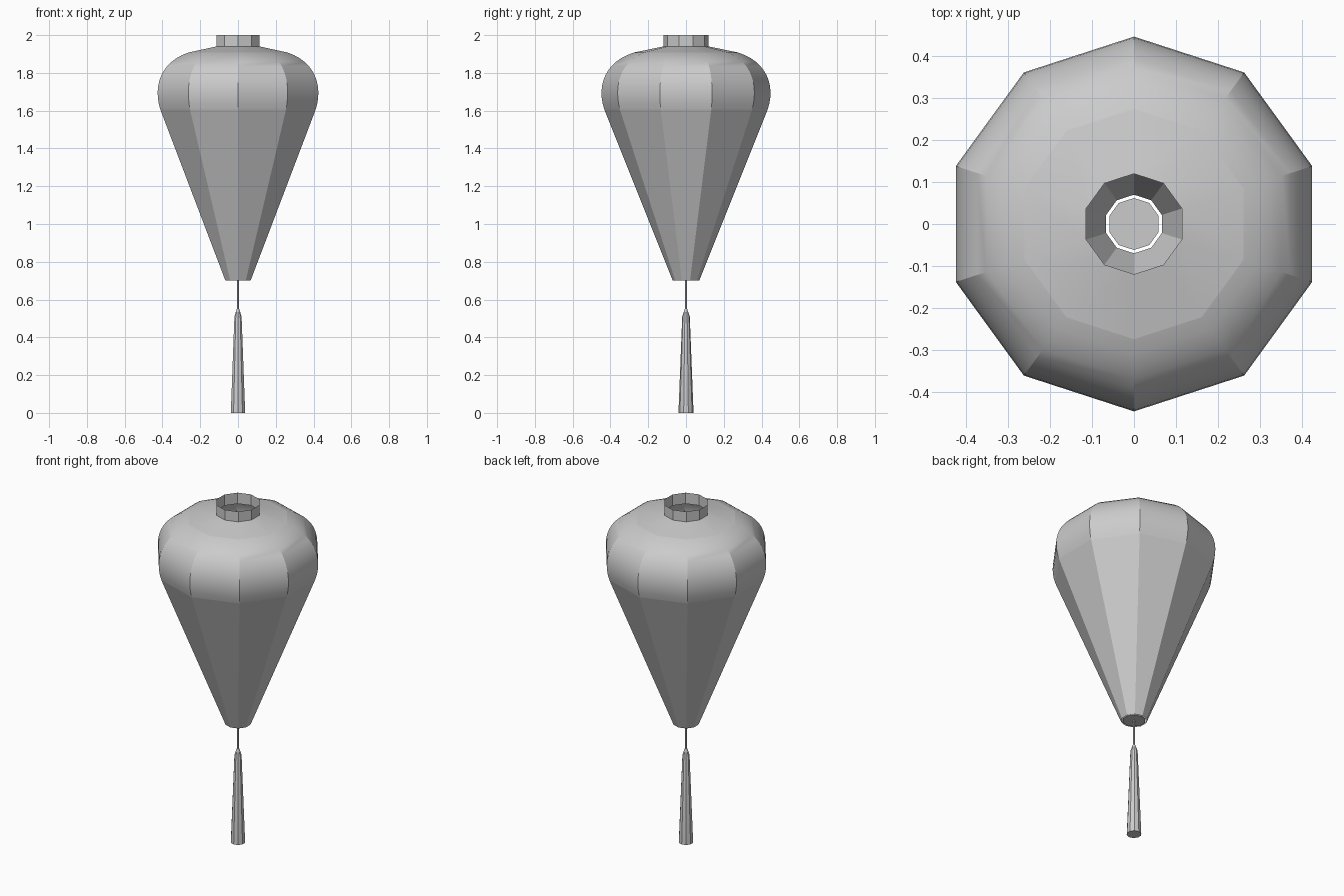
import bpy, bmesh, math
from mathutils import Vector
from mathutils.geometry import interpolate_bezier

SIDES = 10

cube = bpy.data.objects.get("Cube")
if cube:
    bpy.data.objects.remove(cube, do_unlink=True)


def turned(name, profile, cap_bottom=False, cap_top=False):
    """Ten-sided turned part from (radius, height) pairs, listed bottom to top."""
    bm = bmesh.new()
    rings = []
    for r, z in profile:
        ring = []
        for i in range(SIDES):
            a = math.pi / 2 + math.tau * i / SIDES
            ring.append(bm.verts.new((r * math.cos(a), r * math.sin(a), z)))
        rings.append(ring)
    for low, high in zip(rings, rings[1:]):
        for i in range(SIDES):
            j = (i + 1) % SIDES
            bm.faces.new((low[i], low[j], high[j], high[i]))
    if cap_bottom:
        bm.faces.new(rings[0][::-1])
    if cap_top:
        bm.faces.new(rings[-1])
    mesh = bpy.data.meshes.new(name)
    bm.to_mesh(mesh)
    bm.free()
    obj = bpy.data.objects.new(name, mesh)
    bpy.context.collection.objects.link(obj)
    bpy.ops.object.select_all(action='DESELECT')
    obj.select_set(True)
    bpy.context.view_layer.objects.active = obj
    bpy.ops.object.shade_smooth_by_angle(angle=math.radians(25))
    return obj


def arc(p0, h0, h1, p1, count):
    pts = interpolate_bezier(*(Vector((r, 0, z)) for r, z in (p0, h0, h1, p1)), count)
    return [(p.x, p.z) for p in pts]


# Lantern shade: tapering panels, rounded shoulder, shallow top
turned("lower_shade", [(0.07, 0.70), (0.432, 1.605)])
turned("shoulder", arc((0.432, 1.605), (0.475, 1.73), (0.43, 1.86), (0.275, 1.908), 13))
turned("top_slope", [(0.275, 1.908), (0.12, 1.94)])

# Open collar
turned("collar", [(0.12, 1.935), (0.12, 2.0)])

# Small plate closing the narrow end, just clear of the panels
turned("bottom_plate", [(0.062, 0.70), (0.062, 0.704)], True, True)

# Hanging cord and tassel
turned("cord", [(0.006, 0.54), (0.006, 0.70)])
turned("tassel", [(0.04, 0.0), (0.02, 0.51), (0.007, 0.55)], True, True)
